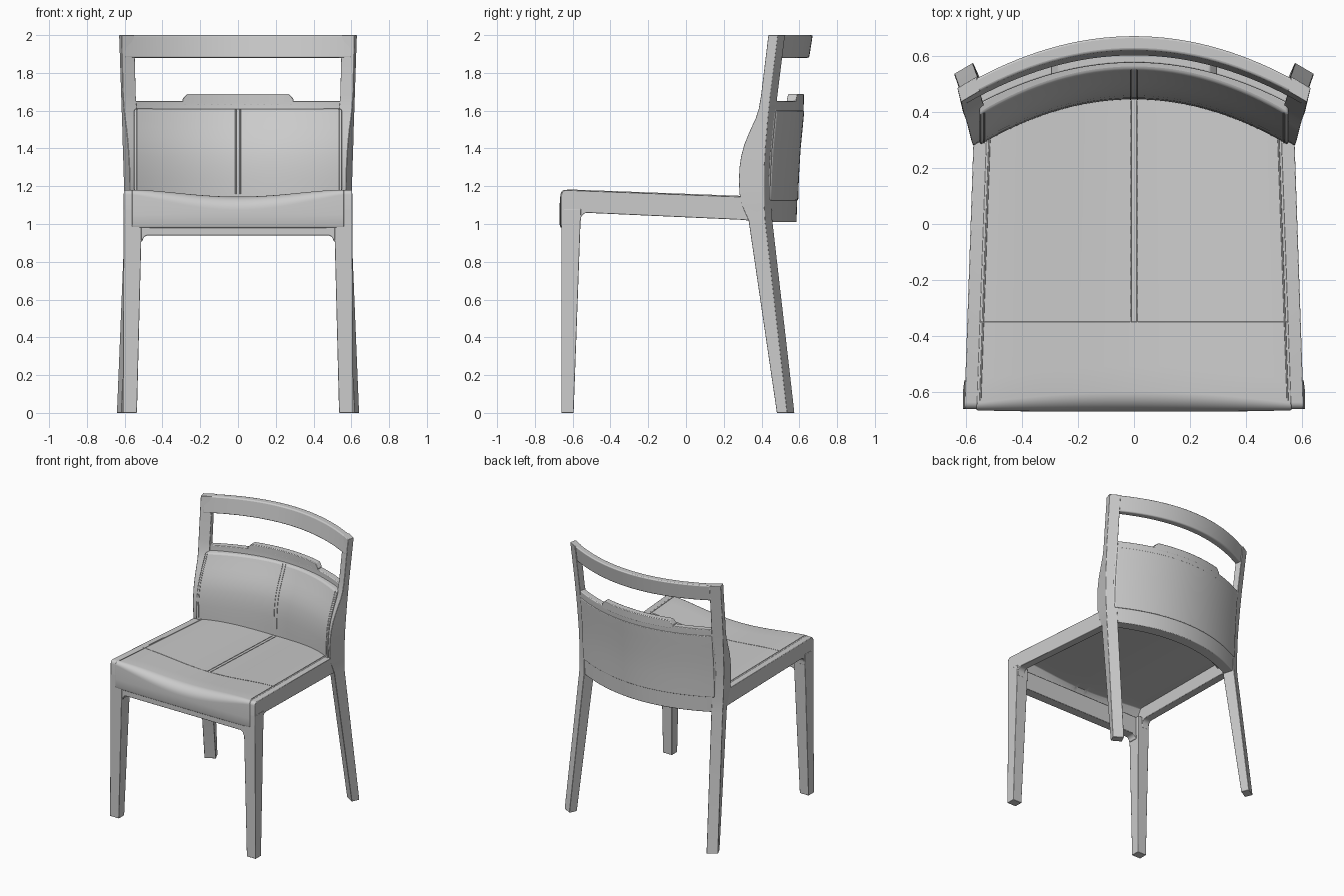
import bpy, bmesh, math

if "Cube" in bpy.data.objects:
    bpy.data.objects.remove(bpy.data.objects["Cube"])


def loft(name, rings, bevel=0.0, segs=3):
    """Skin closed rings of points, cap both ends, round and smooth."""
    bm = bmesh.new()
    vs = [[bm.verts.new(p) for p in r] for r in rings]
    n = len(vs[0])
    for a, b in zip(vs, vs[1:]):
        for i in range(n):
            j = (i + 1) % n
            bm.faces.new((a[i], a[j], b[j], b[i]))
    bm.faces.new(vs[0])
    bm.faces.new(vs[-1][::-1])
    bmesh.ops.recalc_face_normals(bm, faces=bm.faces)
    me = bpy.data.meshes.new(name)
    bm.to_mesh(me)
    bm.free()
    ob = bpy.data.objects.new(name, me)
    bpy.context.collection.objects.link(ob)
    bpy.ops.object.select_all(action='DESELECT')
    ob.select_set(True)
    bpy.context.view_layer.objects.active = ob
    if bevel:
        m = ob.modifiers.new("round", 'BEVEL')
        m.width, m.segments, m.limit_method = bevel, segs, 'ANGLE'
        m.angle_limit = math.radians(40)
    bpy.ops.object.shade_smooth_by_angle(angle=math.radians(35))
    return ob


def bowed(name, half, k, profile, bevel, n=32):
    """Sweep a (y, z) profile across x along a parabola bowed to the back."""
    xs = [half * (2 * i / n - 1) for i in range(n + 1)]
    return loft(name, [[(x, y - k * x * x, z) for y, z in profile] for x in xs], bevel)


def seam(name, pts, r=0.003):
    cu = bpy.data.curves.new(name, 'CURVE')
    cu.dimensions, cu.bevel_depth, cu.bevel_resolution = '3D', r, 1
    sp = cu.splines.new('POLY')
    sp.points.add(len(pts) - 1)
    for p, q in zip(sp.points, pts):
        p.co = (*q, 1)
    ob = bpy.data.objects.new(name, cu)
    bpy.context.collection.objects.link(ob)
    bpy.ops.object.select_all(action='DESELECT')
    ob.select_set(True)
    bpy.context.view_layer.objects.active = ob
    bpy.ops.object.convert(target='MESH')


def arc(cx, cy, r, a0, a1, n=5):
    return [(cx + r * math.cos(math.radians(a0 + (a1 - a0) * i / n)),
             cy + r * math.sin(math.radians(a0 + (a1 - a0) * i / n))) for i in range(n + 1)]


def along(y):
    return (y + 0.66) / 0.94


# rear post: z, front-outer x/y, back-outer x/y
POST = [(0, .617, .48, .642, .535), (1.02, .575, .33, .60, .418),
        (1.10, .572, .295, .602, .414), (1.16, .572, .282, .603, .413),
        (1.23, .573, .279, .605, .413), (1.30, .575, .282, .607, .414),
        (1.36, .578, .291, .609, .417), (1.42, .582, .307, .611, .421),
        (1.50, .590, .340, .613, .428), (1.56, .598, .368, .615, .433),
        (1.61, .604, .384, .617, .438), (1.68, .609, .396, .619, .445),
        (2.0, .617, .435, .63, .485)]

for side, s in (("left", -1), ("right", 1)):
    # rear leg and back post in one piece
    rings = []
    for z, fx, fy, bx, by in POST:
        dx, dy = -.068, .040
        rings.append([(s * x, y, z) for x, y in
                      ((fx, fy), (bx, by), (bx + dx, by + dy), (fx + dx, fy + dy))])
    loft(side + "_rear_leg", rings, .003, 2)

    # front leg
    loft(side + "_front_leg",
         [[(s * x, y, z) for x, y in ((xi, -.66), (xo, -.66), (xo, yb), (xi, yb))]
          for z, xi, xo, yb in ((0, .535, .61, -.595), (1.08, .508, .605, -.556))], .003, 2)

    # side rail with a filleted joint at the front leg
    prof = ([(-.66, 1.0), (-.558, 1.0)] + arc(-.522, 1.024, .035, 180, 90) +
            [(.30, 1.022), (.36, 1.015), (.36, 1.142)] + arc(-.635, 1.155, .025, 90, 180))
    loft(side + "_side_rail",
         [[(s * (.605 - t - .032 * along(y)), y, z) for y, z in prof] for t in (0, .06)], .003, 2)

# front rail with filleted ends
half = arc(.475, .91, .03, 90, 0) + [(.53, .90), (.545, 1.08)]
prof = half + [(-x, z) for x, z in half[::-1]]
loft("front_rail", [[(x, y, z) for x, z in prof] for y in (-.657, -.585)], .003, 2)

# top rail of the back
bowed("top_rail", .60, .48, [(.60, 1.88), (.62, 2.0), (.671, 2.0), (.652, 1.88)], .008)

# back shell with raised tab on its top edge
SHELL = [(.585, 1.01), (.588, 1.10), (.593, 1.25), (.602, 1.40), (.614, 1.52), (.622, 1.60), (.624, 1.65)]
bowed("back_shell", .56, .48, SHELL + [(.575, 1.65), (.575, 1.60), (.50, 1.15), (.50, 1.01)], .005)
tab = []
for i in range(25):
    x = .295 * (i / 12 - 1)
    h = 1.66 + .028 * min(1, (.295 - abs(x)) / .02)
    tab.append([(x, y - .48 * x * x, z) for y, z in
                ((.575, 1.63), (.575, h), (.624, h), (.624, 1.63))])
loft("back_tab", tab, .004, 2)

# upholstered panel on the rear of the shell
bowed("rear_back_panel", .55, .48,
      [(.594, 1.125), (.598, 1.25), (.607, 1.40), (.619, 1.52), (.626, 1.60),
       (.60, 1.60), (.57, 1.40), (.57, 1.125)], .005)

# back cushion
FACE = [(.444, 1.08), (.445, 1.16), (.446, 1.24), (.45, 1.30), (.458, 1.36),
        (.470, 1.41), (.488, 1.46), (.510, 1.51), (.533, 1.56), (.552, 1.605)]
bowed("back_cushion", .55, .54, FACE + [(.60, 1.612), (.54, 1.40), (.54, 1.08)], .01)


# seat cushion: thin dished sheet rolling over the front edge
def seat_half(y):
    return .562 - .034 * along(y)


def seat_z(u, y):
    return 1.182 - .035 * along(y) - .035 * (1 - u * u) ** 2


rings = []
for i in range(41):
    u = i / 20 - 1
    yf = -.664 - .005 * (1 - u ** 4)
    r = .025 + .045 * (1 - u * u)
    yb = .5 - .54 * (u * .53) ** 2
    zt = seat_z(u, yf + r)
    col = [(-.62, .98), (yf + .006, .98), (yf, .995), (yf, 1.05)]
    col += arc(yf + r, zt - r, r, 180, 90, 7)
    ys = [yf + r + (yb - yf - r) * t / 12 for t in range(1, 13)]
    col += [(y, seat_z(u, y)) for y in ys]
    col += [(y, seat_z(u, y) - .022) for y in ys[::-1]]
    col += [(-.575, seat_z(u, -.575) - .025), (-.61, 1.09), (-.62, 1.06)]
    rings.append([(u * seat_half(y), y, z) for y, z in col])
loft("seat_cushion", rings, .004, 2)

# stitched seams on seat and back
for s in (-1, 1):
    x = .012 * s
    seam("seat_centre_seam", [(x, -.35 + .79 * i / 16, seat_z(0, -.35 + .79 * i / 16)) for i in range(17)])
    seam("back_centre_seam", [(x, y, z) for y, z in FACE[1:]])
    seam("back_side_seam", [(.535 * s, y - .54 * .535 ** 2, z) for y, z in FACE[1:]])
    seam("seat_side_seam", [(.977 * s * seat_half(y), y, seat_z(.977, y))
                            for y in (-.63, -.4, -.2, 0, .2, .3)])
seam("seat_cross_seam", [(u / 12 * seat_half(-.35), -.35, seat_z(u / 12, -.35)) for u in range(-12, 13)], .002)
